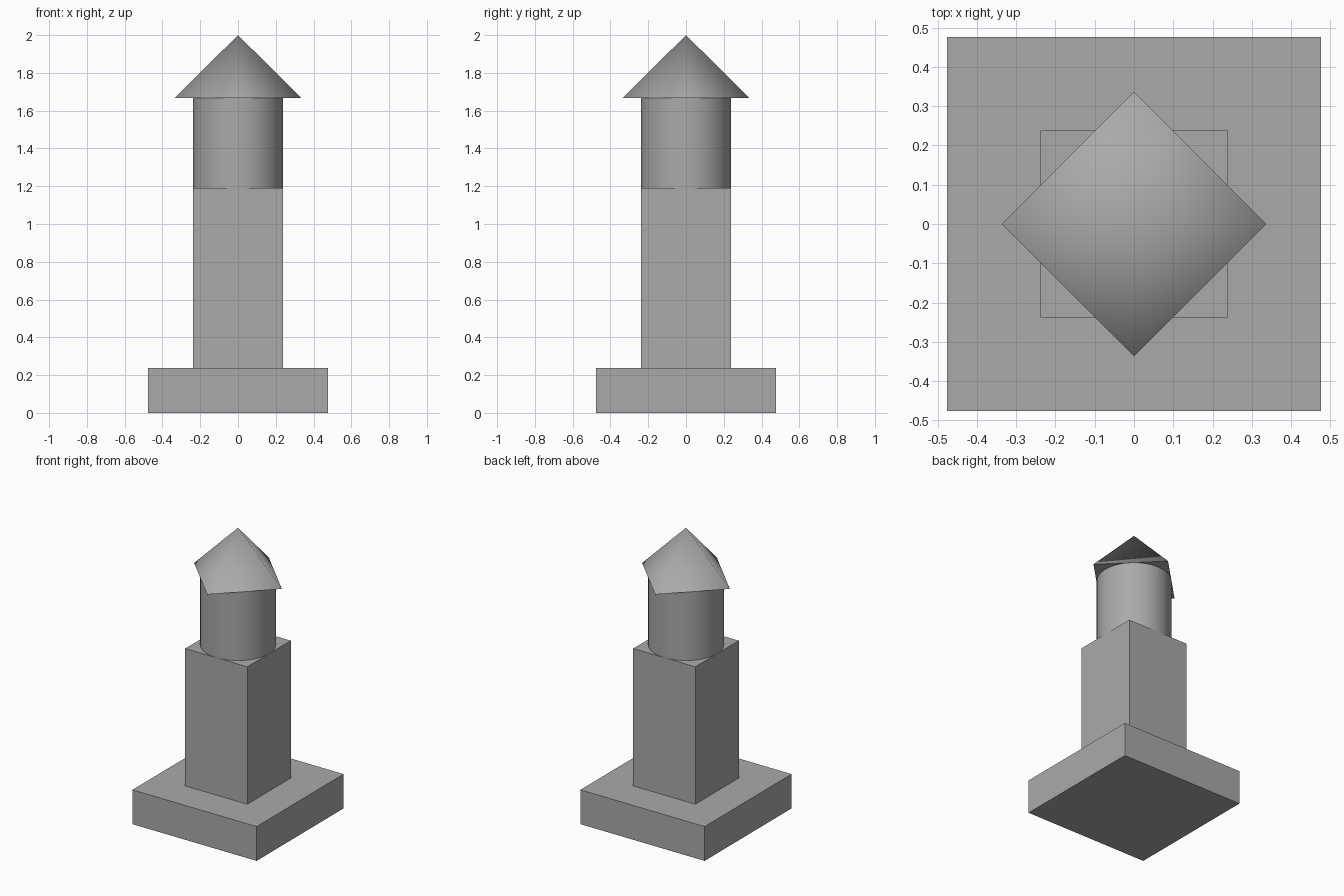
import bpy
import math

if "Cube" in bpy.data.objects:
    bpy.data.objects.remove(bpy.data.objects["Cube"], do_unlink=True)

# Single stone colour
stone = bpy.data.materials.new("stone_grey")
stone.use_nodes = True
GREY = (0.4, 0.4, 0.4, 1.0)
stone.diffuse_color = GREY
stone.node_tree.nodes["Principled BSDF"].inputs["Base Color"].default_value = GREY


def finish(name):
    ob = bpy.context.object
    ob.name = name
    ob.data.materials.append(stone)
    return ob


def block(name, half, bottom, top):
    bpy.ops.mesh.primitive_cube_add(size=1, location=(0, 0, (bottom + top) / 2))
    ob = finish(name)
    ob.scale = (2 * half, 2 * half, top - bottom)
    bpy.ops.object.transform_apply(location=False, rotation=False, scale=True)
    return ob


def smooth_sides(ob):
    # Smooth round the sides, with a crisp rim on each cap
    ob.data.shade_smooth()
    rims = set()
    for face in ob.data.polygons:
        if abs(face.normal.z) > 0.99:
            rims.update(face.edge_keys)
    for edge in ob.data.edges:
        edge.use_edge_sharp = edge.key in rims


UNIT = 0.238

# Plinth and square shaft
block("plinth", 2 * UNIT, 0, UNIT)
block("shaft", UNIT, UNIT, 5 * UNIT)

# Round lantern room
bpy.ops.mesh.primitive_cylinder_add(vertices=32, radius=UNIT, depth=2 * UNIT,
                                    location=(0, 0, 6 * UNIT))
smooth_sides(finish("lantern_room"))

# Four-sided roof with its corners on the axes
roof_base = 7 * UNIT
bpy.ops.mesh.primitive_cone_add(vertices=4, radius1=math.sqrt(2) * UNIT, radius2=0,
                                depth=2 - roof_base,
                                location=(0, 0, (2 + roof_base) / 2))
smooth_sides(finish("roof"))
